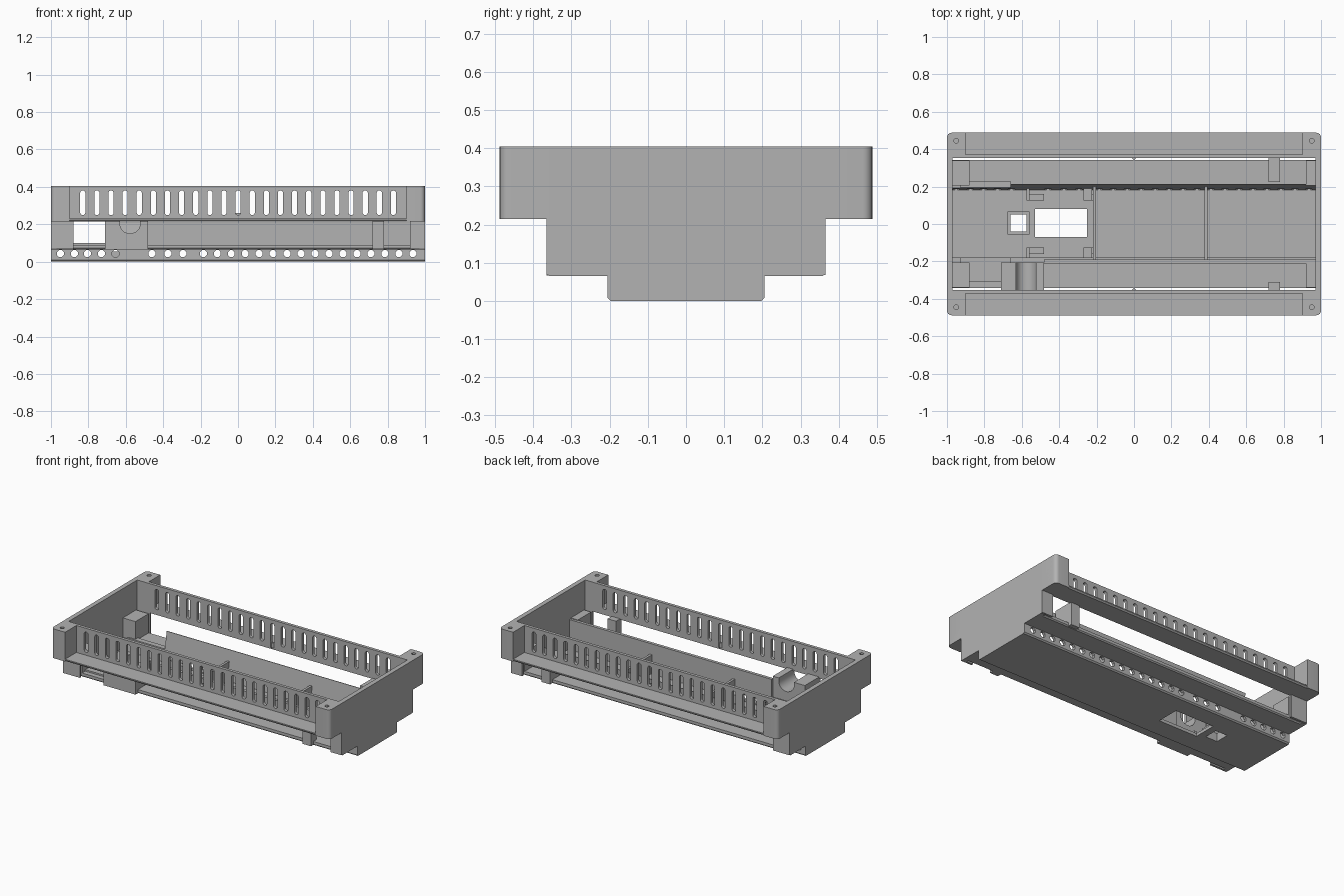
import bpy, bmesh
from math import sin, cos, pi

if "Cube" in bpy.data.objects:
    bpy.data.objects.remove(bpy.data.objects["Cube"])

# Single plastic colour
grey = bpy.data.materials.new("grey_plastic")
grey.use_nodes = True
COLOUR = (0.45, 0.45, 0.45, 1)
grey.diffuse_color = COLOUR
grey.node_tree.nodes["Principled BSDF"].inputs["Base Color"].default_value = COLOUR


def add_prism(bm, outline, a, b, axis):
    """Extrude a 2D outline from a to b along an axis (other axes in x, y, z order)."""
    def place(p, d):
        co = list(p)
        co.insert("xyz".index(axis), d)
        return co
    ends = [[bm.verts.new(place(p, d)) for p in outline] for d in (a, b)]
    bm.faces.new(ends[0])
    bm.faces.new(ends[1])
    n = len(outline)
    for i in range(n):
        j = (i + 1) % n
        bm.faces.new((ends[0][i], ends[0][j], ends[1][j], ends[1][i]))


def make(name, prisms):
    bm = bmesh.new()
    for p in prisms:
        add_prism(bm, *p)
    bmesh.ops.recalc_face_normals(bm, faces=bm.faces)
    mesh = bpy.data.meshes.new(name)
    bm.to_mesh(mesh)
    bm.free()
    mesh.materials.append(grey)
    ob = bpy.data.objects.new(name, mesh)
    bpy.context.collection.objects.link(ob)
    return ob


def rect(x0, x1, y0, y1):
    return [(x0, y0), (x1, y0), (x1, y1), (x0, y1)]


def box(name, x, y, z):
    return make(name, [(rect(*x, *y), z[0], z[1], "z")])


def capsule(cx, cy, r, half, n=16):
    """Circle of radius r, stretched by half upwards and downwards."""
    pts = []
    for i in range(n):
        t = 2 * pi * (i + 0.5) / n
        pts.append((cx + r * cos(t), cy + r * sin(t) + (half if sin(t) > 0 else -half)))
    return pts


def cut(ob, cutter):
    mod = ob.modifiers.new("cut", "BOOLEAN")
    mod.operation = "DIFFERENCE"
    mod.solver = "EXACT"
    mod.object = cutter
    bpy.context.view_layer.objects.active = ob
    bpy.ops.object.modifier_apply(modifier="cut")


def span(s, a, b):
    """Range on the +y or -y side, in rising order."""
    return tuple(sorted((s * a, s * b)))


# Cutters
slots = make("slot_cutter", [(capsule(-0.83 + i * 0.0755, 0.315, 0.014, 0.052), -0.6, 0.6, "y")
                             for i in range(23)])
hole_x = [0.935 - i * 0.0747 for i in range(16)]
hole_x += [-0.295, -0.375, -0.46, -0.655, -0.73, -0.805, -0.875, -0.95]
vents = make("vent_cutter", [(capsule(x, 0.043, 0.02, 0, 8), -0.4, 0.4, "y") for x in hole_x])
screws = make("screw_cutter", [(capsule(x, y, 0.013, 0, 12), 0.25, 0.5, "z")
                               for x in (-0.95, 0.95) for y in (-0.445, 0.445)])
notch = make("notch_cutter", [(capsule(-0.577, 0.215, 0.055, 0.01), -0.5, -0.1, "y")])

# Floor tray with chamfered long edges and two openings
floor = make("floor", [([(-0.197, 0), (0.197, 0), (0.205, 0.008), (0.205, 0.02),
                         (-0.205, 0.02), (-0.205, 0.008)], -1, 1, "x")])
openings = make("opening_cutter", [(rect(-0.53, -0.25, -0.07, 0.08), -0.1, 0.1, "z"),
                                   (rect(-0.66, -0.575, -0.04, 0.05), -0.1, 0.1, "z")])
cut(floor, openings)
small_frame = box("opening_frame", (-0.677, -0.56), (-0.056, 0.066), (0.015, 0.055))
cut(small_frame, openings)

# Perforated low walls and the tall dividers above them
low_front = box("front_low_wall", (-1, 1), (-0.205, -0.18), (0.015, 0.09))
low_back = make("back_low_wall", [([(0.205, 0.015), (0.18, 0.015), (0.192, 0.09),
                                    (0.205, 0.09)], -1, 1, "x")])
for wall in (low_front, low_back):
    cut(wall, vents)
box("front_divider", (-0.48, 0.98), (-0.21, -0.19), (0.085, 0.21))
make("back_divider", [([(0.205, 0.085), (0.191, 0.085), (0.211, 0.21), (0.215, 0.21)],
                       -0.66, 0.98, "x")])
for i, x in enumerate((-0.21, 0.385)):
    box(f"cross_rib_{i + 1}", (x - 0.008, x + 0.008), (-0.205, 0.2), (0.01, 0.14))

# Board supports on the floor
for x0, x1, inner in ((-0.575, -0.48, -0.56), (-0.27, -0.21, -0.225)):
    for s in (-1, 1):
        box("board_support", (x0, x1), span(s, 0.125, 0.16), (0.015, 0.06))
        box("board_support_back", (x0, inner), span(s, 0.125, 0.19), (0.015, 0.075))

for s, side in ((-1, "front"), (1, "back")):
    # Lower shelf and the upper shelf with chamfered undersides
    make(side + "_lower_shelf", [([(s * 0.2, 0.065), (s * 0.335, 0.065), (s * 0.342, 0.072),
                                   (s * 0.342, 0.09), (s * 0.2, 0.09)], -0.99, 0.99, "x")])
    make(side + "_upper_shelf", [([(s * 0.352, 0.215), (s * 0.48, 0.215), (s * 0.488, 0.223),
                                   (s * 0.488, 0.23), (s * 0.352, 0.23)], -0.92, 0.92, "x")])
    # Slotted long wall
    wall = box(side + "_slotted_wall", (-0.98, 0.98), span(s, 0.352, 0.372), (0.22, 0.405))
    cut(wall, slots)
    make(side + "_wall_nub", [([(-0.015, s * 0.354), (0.015, s * 0.354), (0, s * 0.342)],
                               0.225, 0.26, "z")])
    # Corner posts with rounded outer edge and screw hole
    for e, end in ((-1, "right"), (1, "left")):
        r = 0.025
        arc = [(e * (1 - r + r * cos(t * pi / 12)), s * (0.488 - r + r * sin(t * pi / 12)))
               for t in range(7)]
        outline = [(e * 0.9, s * 0.352), (e, s * 0.352)] + arc + [(e * 0.9, s * 0.488)]
        post = make(f"{side}_{end}_corner_post", [(outline, 0.215, 0.405, "z")])
        cut(post, screws)
        # Blocks closing the ends of the side openings
        inner = 0.92 if e > 0 else 0.88
        box(f"{side}_{end}_corner_block", span(e, inner, 0.98), span(s, 0.205, 0.34), (0.08, 0.215))
        box(f"{side}_{end}_corner_panel", span(e, inner, 1), span(s, 0.352, 0.366), (0.068, 0.218))
    # Support pillar
    box(side + "_pillar", (0.72, 0.78), span(s, 0.31 if s < 0 else 0.225, 0.366), (0.068, 0.22))

# Stepped end walls
half = [(0.197, 0), (0.204, 0.008), (0.204, 0.065), (0.358, 0.065), (0.366, 0.073),
        (0.366, 0.215), (0.455, 0.215), (0.455, 0.405)]
profile = half + [(-y, z) for y, z in reversed(half)]
for e, end in ((-1, "right"), (1, "left")):
    make(end + "_end_wall", [(profile, e * 0.97, e, "x")])

# Cable inlet with a rounded notch
inlet = box("cable_inlet", (-0.71, -0.48), (-0.366, -0.205), (0.066, 0.225))
cut(inlet, notch)

# Terminal ledges
box("front_terminal_ledge", (-0.93, -0.66), (-0.31, -0.18), (0.07, 0.1))
box("back_terminal_ledge", (-0.93, -0.66), (0.195, 0.23), (0.07, 0.1))

for cutter in (slots, vents, screws, notch, openings):
    bpy.data.objects.remove(cutter)

# Smooth the rounded edges while keeping corners crisp
bpy.ops.object.select_all(action="DESELECT")
for ob in bpy.context.collection.objects:
    if ob.type == "MESH":
        ob.select_set(True)
        bpy.context.view_layer.objects.active = ob
bpy.ops.object.shade_smooth_by_angle(angle=pi / 6)
